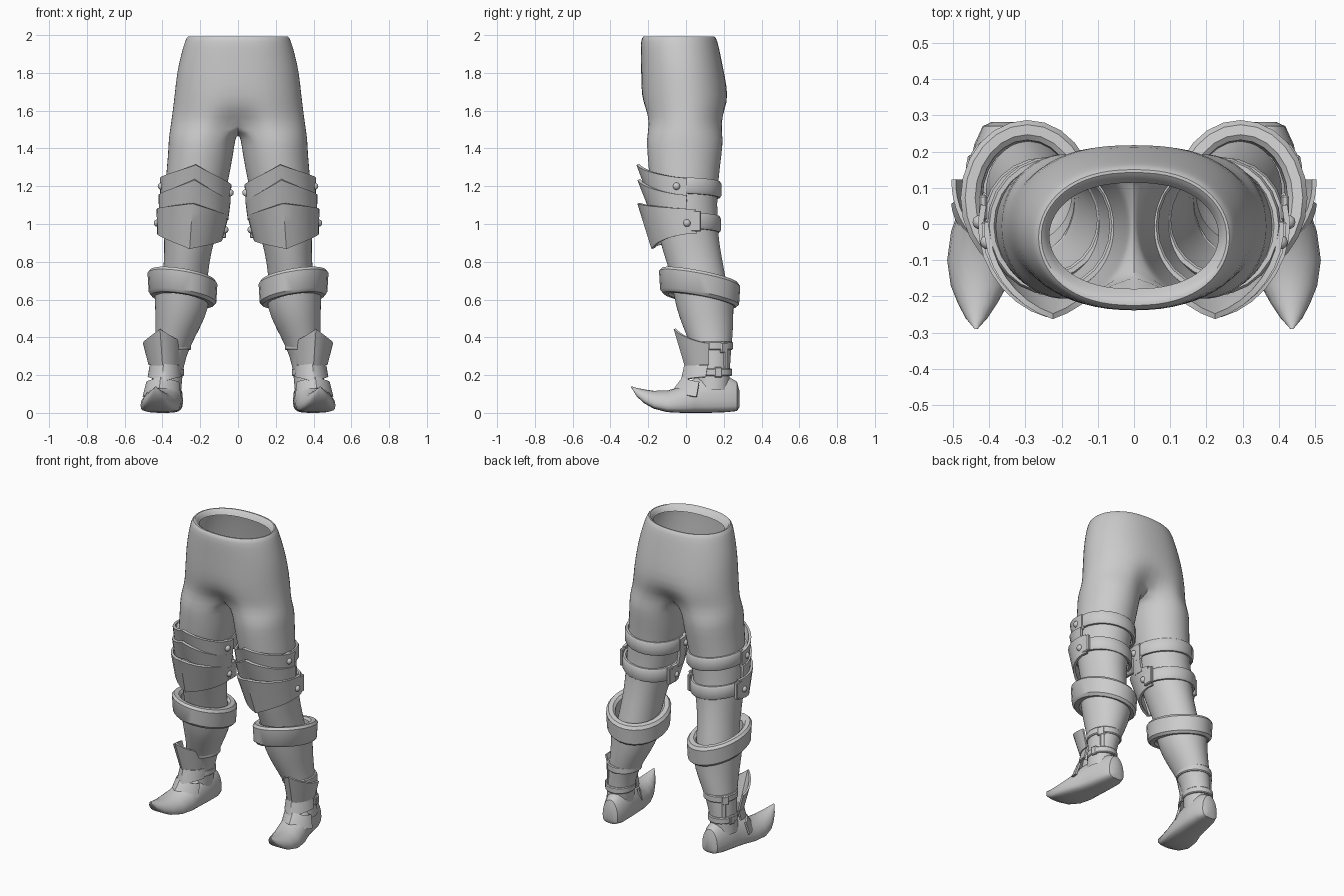
import bpy
from math import sin, cos, pi, radians

if "Cube" in bpy.data.objects:
    bpy.data.objects.remove(bpy.data.objects["Cube"])


def make(name, verts, faces, solid=0.0, subsurf=0):
    """Mesh of the right-hand side, mirrored across x = 0."""
    me = bpy.data.meshes.new(name)
    me.from_pydata(verts, [], faces)
    ob = bpy.data.objects.new(name, me)
    bpy.context.collection.objects.link(ob)
    m = ob.modifiers.new("mirror", 'MIRROR')
    m.merge_threshold = 0.0005
    if solid:
        s = ob.modifiers.new("solid", 'SOLIDIFY')
        s.thickness, s.offset = solid, 0
    if subsurf:
        ob.modifiers.new("sub", 'SUBSURF').levels = subsurf
    return ob


def skin(rings, closed=True, caps=False):
    """Quads between equal-length rings."""
    n = len(rings[0])
    verts = [p for r in rings for p in r]
    faces = []
    for i in range(len(rings) - 1):
        for j in range(n if closed else n - 1):
            k = (j + 1) % n
            faces.append((i * n + j, i * n + k, (i + 1) * n + k, (i + 1) * n + j))
    if caps:
        faces += [tuple(range(n))[::-1], tuple(range((len(rings) - 1) * n, len(rings) * n))]
    return verts, faces


def oval(cx, cy, rx, ry, z, n=24):
    return [(cx + rx * cos(2 * pi * i / n), cy + ry * sin(2 * pi * i / n), z) for i in range(n)]


def band(name, cx, cy, rx, ry, z, h, t, tx=0.0, ty=0.0, flare=0.0):
    """Tilted ring with a rounded rectangular section; rx, ry are outer radii."""
    prof = [(-t, -.8), (-t, .8), (-.75 * t, 1), (-.25 * t, 1), (0, .75),
            (0, -.75), (-.25 * t, -1), (-.75 * t, -1), (-t, -.8)]
    rings = []
    for d, v in prof:
        r = oval(cx, cy, rx + d + flare * v, ry + d + flare * v, z + v * h / 2)
        rings.append([(x, y, w + tx * (x - cx) + ty * (y - cy)) for x, y, w in r])
    return make(name, *skin(rings))


def lame(name, top, bot, span, tx=0.0, yaw=0.0, solid=0.016):
    """Ridged plate; edges are (cx, cy, rx, ry, ridge, z_apex, z_side)."""
    rings, n = [], 8
    for v in range(6):
        f = v / 5
        cx, cy, rx, ry, ridge, za, zs = [a + (b - a) * f for a, b in zip(top, bot)]
        row = []
        for j in range(-n, n + 1):
            t = j / n
            a = radians(span * t + yaw)
            w = (1 - abs(t)) ** 1.6
            x = cx + rx * sin(a) + ridge * w * sin(radians(yaw))
            y = cy - ry * cos(a) - ridge * w
            row.append((x, y, zs + (za - zs) * w + tx * (x - cx)))
        rings.append(row)
    return make(name, *skin(rings, closed=False), solid=solid)


def ball(name, p, r):
    rings = [oval(p[0], p[1], r * sin(pi * i / 6) + 1e-4, r * sin(pi * i / 6) + 1e-4,
                  p[2] - r * cos(pi * i / 6), 10) for i in range(7)]
    make(name, *skin(rings, caps=True))


def block(name, p, s, yaw=0.0):
    c, d = cos(yaw), sin(yaw)
    ring = [(-1, -1), (1, -1), (1, 1), (-1, 1)]
    rings = [[(p[0] + c * a * s[0] / 2 - d * b * s[1] / 2, p[1] + d * a * s[0] / 2 + c * b * s[1] / 2,
               p[2] + k * s[2] / 2) for a, b in ring] for k in (-1, 1)]
    ob = make(name, *skin(rings, caps=True))
    ob.modifiers.new("bevel", 'BEVEL').width = 0.005


# Trousers: half hip rings (z, half width, front y, back y), then closed leg rings
NO, NI = 17, 7
hips = [(1.96, .235, -.18, .115), (1.99, .25, -.205, .135), (1.998, .265, -.228, .152),
        (1.975, .28, -.24, .166), (1.9, .302, -.24, .183), (1.8, .325, -.238, .203),
        (1.68, .337, -.238, .226), (1.6, .347, -.228, .222), (1.53, .356, -.218, .21)]
legs = [(1.45, .192, -.007, .178, .205), (1.38, .196, -.007, .174, .2),
        (1.2, .222, -.012, .166, .18), (1.02, .245, .003, .15, .163),
        (.9, .26, .02, .132, .158), (.8, .272, .045, .12, .15), (.62, .29, .09, .12, .14)]
verts, faces = [], []
for k, (z, hx, yf, yb) in enumerate(hips):
    for i in range(NO):
        a = -pi / 2 + pi * i / (NO - 1)
        x = hx * max(cos(a), 0) ** .85 if 0 < i < NO - 1 else 0
        pinch = 1 - {7: .08, 8: .42}.get(k, 0) * (1 - cos(a)) ** 0 * max(0, 1 - x / .16)
        verts.append((x, (yf + yb) / 2 + (yb - yf) / 2 * sin(a) * pinch, z))
    if k:
        b = k * NO
        faces += [(b - NO + i, b - NO + i + 1, b + i + 1, b + i) for i in range(NO - 1)]
last = (len(hips) - 1) * NO
yb_, yf_ = verts[last + NO - 1][1], verts[last][1]
for i in range(1, NI + 1):      # crotch line
    f = i / (NI + 1)
    verts.append((0, yb_ + (yf_ - yb_) * f, 1.53 - .055 * sin(pi * f)))
n = NO + NI
prev = list(range(last, last + n))
for z, cx, cy, rx, ry in legs:
    start = len(verts)
    for i in range(n):
        d = -125 + 250 * i / (NO - 1) if i < NO else 125 + 110 * (i - NO + 1) / (NI + 1)
        verts.append((cx + rx * cos(radians(d)), cy + ry * sin(radians(d)), z))
    cur = list(range(start, start + n))
    faces += [(prev[i], prev[(i + 1) % n], cur[(i + 1) % n], cur[i]) for i in range(n)]
    prev = cur
make("trousers", verts, faces, subsurf=1)

# Boot shaft
shaft = [(.67, .293, .09, .15, .165), (.55, .297, .1, .143, .152), (.45, .318, .118, .118, .133),
         (.35, .348, .135, .094, .107), (.25, .37, .145, .08, .088), (.12, .38, .14, .08, .09)]
make("boot_shaft", *skin([oval(cx, cy, rx, ry, z) for z, cx, cy, rx, ry in shaft]), subsurf=1)

# Curled pointed shoe: sections (y, centre x, half width, bottom z, top z)
secs = [(.282, .362, .03, .03, .12), (.27, .363, .055, .01, .165), (.22, .366, .075, .004, .195),
        (.12, .378, .083, 0, .205), (.05, .39, .09, 0, .185), (-.02, .405, .1, 0, .142),
        (-.1, .42, .096, .004, .118), (-.17, .428, .078, .022, .117),
        (-.22, .432, .054, .05, .124), (-.26, .435, .03, .086, .132), (-.29, .436, .004, .135, .141)]
rings = []
for y, cx, w, zb, zt in secs:
    r = []
    for i in range(20):
        a = 2 * pi * i / 20
        c, s = cos(a), sin(a)
        if s < 0:
            c = (abs(c) ** .6) * (1 if c > 0 else -1)
            s = -abs(s) ** .6
        m = zb + .32 * (zt - zb)
        r.append((cx + w * c, y, m + s * ((zt - m) if s > 0 else (m - zb))))
    rings.append(r)
make("shoe", *skin(rings, caps=True))

# Turned-over boot cuff
band("boot_cuff", .294, .072, .182, .212, .662, .13, .055, .16, -.19, .004)

# Knee plates, straps and rivets
lame("upper_knee_plate", (.224, -.01, .182, .185, .06, 1.315, 1.225),
     (.226, -.01, .178, .178, .02, 1.19, 1.125), 95, .1)
lame("middle_knee_plate", (.23, -.01, .183, .18, .06, 1.235, 1.135),
     (.235, -.005, .176, .172, .02, 1.1, 1.04), 94, .1)
lame("lower_knee_plate", (.24, 0, .183, .19, .06, 1.11, 1.06),
     (.256, .015, .165, .155, .035, .87, .935), 106, .1)
band("upper_knee_strap", .224, -.005, .182, .192, 1.187, .085, .025, .1, -.03)
band("lower_knee_strap", .247, .012, .17, .172, 1.003, .085, .025, .1, -.03)
for k, (p, r) in enumerate([((.405, -.05, 1.2), .02), ((.043, -.05, 1.165), .02),
                            ((.426, .005, 1.005), .02), ((.07, .005, .97), .02)]):
    ball("knee_rivet_%d" % k, p, r)
block("outer_knee_buckle", (.417, .045, 1.015), (.022, .07, .11))
block("inner_knee_buckle", (.075, .045, .98), (.022, .07, .11))

# Ankle plates, straps and buckles
lame("upper_ankle_plate", (.396, .115, .102, .12, .055, .445, .37),
     (.388, .115, .08, .095, .022, .25, .255), 88, .0, 6, .012)
lame("middle_ankle_plate", (.384, .115, .078, .098, .02, .258, .25),
     (.388, .105, .084, .108, .02, .165, .19), 84, 0, 6, .012)
lame("lower_ankle_plate", (.395, .08, .085, .08, .012, .19, .165),
     (.4, .07, .1, .115, .012, .13, .085), 75, 0, 8, .012)
band("upper_ankle_strap", .35, .138, .102, .11, .355, .045, .02)
band("lower_ankle_strap", .373, .148, .088, .096, .215, .04, .02)
block("upper_ankle_buckle", (.425, .2, .345), (.02, .045, .055), .7)
block("lower_ankle_buckle", (.452, .17, .215), (.02, .04, .055), .2)
block("ankle_link", (.42, .21, .28), (.012, .03, .12), .7)

# Bake modifiers, then smooth
bpy.ops.object.select_all(action='SELECT')
bpy.context.view_layer.objects.active = bpy.context.selected_objects[0]
bpy.ops.object.convert(target='MESH')
bpy.ops.object.shade_smooth_by_angle(angle=radians(35))
